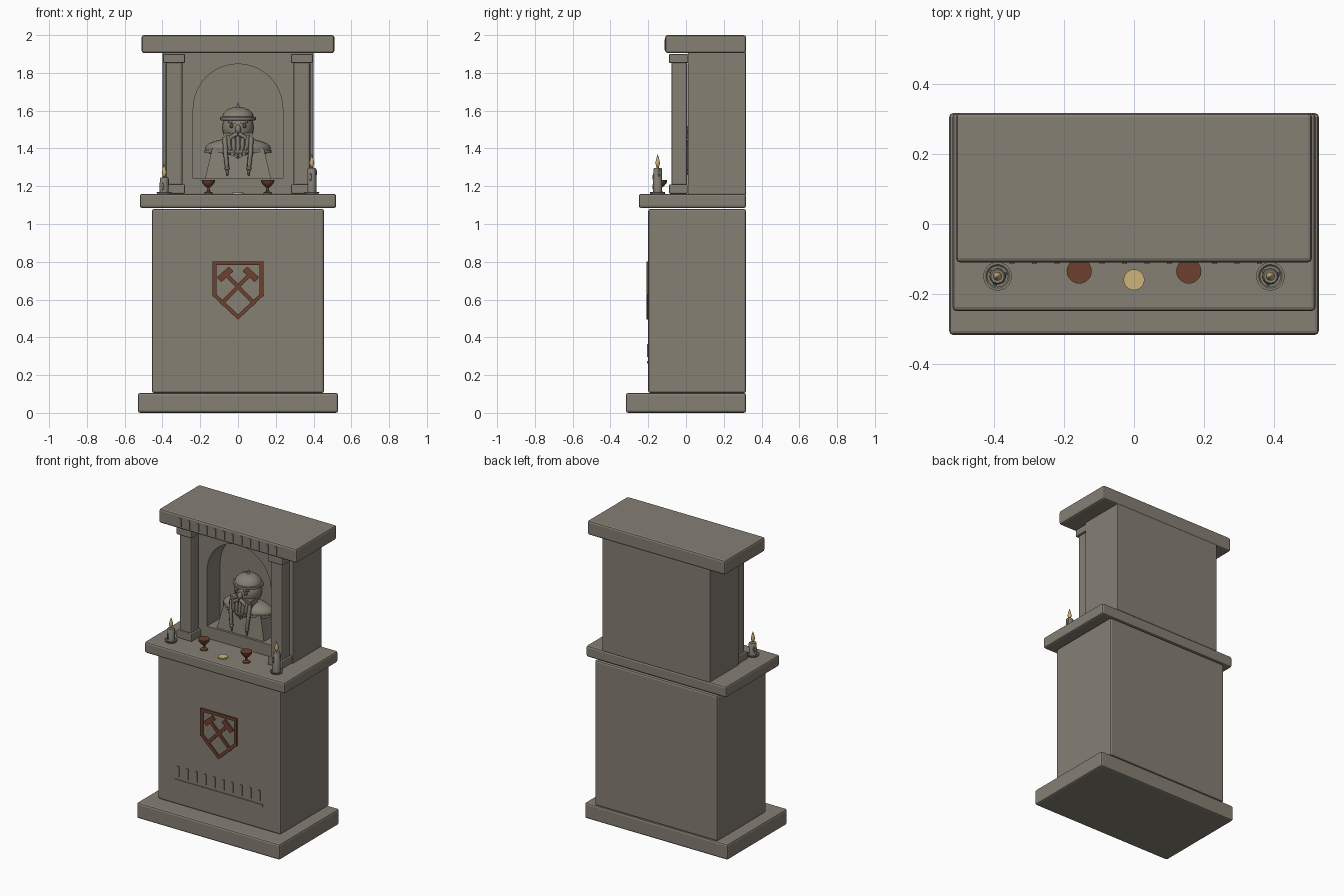
import bpy, bmesh, math
from mathutils import Vector, Matrix

cube = bpy.data.objects.get("Cube")
if cube:
    bpy.data.objects.remove(cube, do_unlink=True)


def material(name, rgb):
    m = bpy.data.materials.new(name)
    m.use_nodes = True
    m.diffuse_color = (*rgb, 1)
    m.node_tree.nodes["Principled BSDF"].inputs["Base Color"].default_value = (*rgb, 1)
    return m


STONE = material("stone", (0.235, 0.215, 0.175))
BROWN = material("copper_brown", (0.15, 0.052, 0.027))
GOLD = material("pale_gold", (0.62, 0.45, 0.19))


def activate(ob):
    bpy.ops.object.select_all(action="DESELECT")
    ob.select_set(True)
    bpy.context.view_layer.objects.active = ob


def finish(name, bm, mat, bevel=0.0, smooth=False):
    bmesh.ops.recalc_face_normals(bm, faces=bm.faces)
    me = bpy.data.meshes.new(name)
    bm.to_mesh(me)
    bm.free()
    me.materials.append(mat)
    ob = bpy.data.objects.new(name, me)
    bpy.context.collection.objects.link(ob)
    if bevel:
        mod = ob.modifiers.new("bevel", "BEVEL")
        mod.width, mod.segments = bevel, 2
    if smooth:
        activate(ob)
        bpy.ops.object.shade_smooth_by_angle(angle=math.radians(40))
    return ob


def box(name, x, y, z, mat=STONE, bevel=0.0, taper=1.0):
    """Box from (min, max) pairs; taper scales the top."""
    bm = bmesh.new()
    bmesh.ops.create_cube(bm, size=1)
    for v in bm.verts:
        k = taper if v.co.z > 0 else 1
        v.co = [(a + b) / 2 + c * k * (b - a) if i < 2 else (a + b) / 2 + c * (b - a)
                for i, ((a, b), c) in enumerate(zip((x, y, z), v.co))]
    return finish(name, bm, mat, bevel)


def prism(name, outline, y0, y1, mat=STONE):
    """Extrude an (x, z) outline along y."""
    bm = bmesh.new()
    face = bm.faces.new([bm.verts.new((x, y0, z)) for x, z in outline])
    new = bmesh.ops.extrude_face_region(bm, geom=[face])["geom"]
    bmesh.ops.translate(bm, vec=(0, y1 - y0, 0),
                        verts=[g for g in new if isinstance(g, bmesh.types.BMVert)])
    return finish(name, bm, mat)


def lathe(name, profile, loc, mat=STONE, segs=20, depth=1.0):
    """Turn a (radius, height) profile about z."""
    bm = bmesh.new()
    edges = []
    verts = [bm.verts.new((r, 0, z)) for r, z in profile]
    for a, b in zip(verts, verts[1:]):
        edges.append(bm.edges.new((a, b)))
    bmesh.ops.spin(bm, geom=verts + edges, cent=(0, 0, 0), axis=(0, 0, 1),
                   angle=math.tau, steps=segs)
    bmesh.ops.remove_doubles(bm, verts=bm.verts, dist=0.0002)
    bmesh.ops.transform(bm, verts=bm.verts,
                        matrix=Matrix.Translation(loc) @ Matrix.Diagonal((1, depth, 1, 1)))
    return finish(name, bm, mat, smooth=True)


def ball(name, loc, size, mat=STONE):
    bm = bmesh.new()
    bmesh.ops.create_uvsphere(bm, u_segments=20, v_segments=12, radius=1)
    bmesh.ops.transform(bm, verts=bm.verts,
                        matrix=Matrix.Translation(loc) @ Matrix.Diagonal((*size, 1)))
    return finish(name, bm, mat, smooth=True)


def strand(name, points, mat=STONE):
    """Tapering tube through (x, y, z, radius) points."""
    cu = bpy.data.curves.new(name, "CURVE")
    cu.dimensions, cu.bevel_depth, cu.bevel_resolution = "3D", 1, 1
    cu.use_fill_caps = True
    sp = cu.splines.new("POLY")
    sp.points.add(len(points) - 1)
    for p, (x, y, z, r) in zip(sp.points, points):
        p.co, p.radius = (x, y, z, 1), r
    cu.materials.append(mat)
    ob = bpy.data.objects.new(name, cu)
    bpy.context.collection.objects.link(ob)
    activate(ob)
    bpy.ops.object.convert(target="MESH")


def bar(name, a, b, width, y0, y1, mat):
    """Flat bar between two (x, z) points."""
    a, b = Vector(a), Vector(b)
    d = (b - a).normalized() * width / 2
    n = Vector((-d.y, d.x))
    return prism(name, [a + n, b + n, b - n, a - n], y0, y1, mat)


# Stacked stone masses, all flush at the back
BACK = 0.318
box("plinth", (-.53, .53), (-.318, BACK), (0, .105), bevel=.012)
box("pedestal", (-.455, .455), (-.2, BACK), (.105, 1.08), bevel=.012)
box("shelf", (-.52, .52), (-.25, BACK), (1.085, 1.16), bevel=.012)
box("lintel", (-.51, .51), (-.11, BACK), (1.905, 2), bevel=.012)

# Shrine block with an arched niche cut in
shrine = box("shrine_block", (-.4, .4), (.01, BACK), (1.155, 1.91), bevel=.006)
R = 0.237
arch = [(-R, 1.24), (R, 1.24)] + [
    (R * math.cos(t * math.pi / 24), 1.61 + R * math.sin(t * math.pi / 24)) for t in range(25)]
cutter = prism("niche_cutter", arch, -.1, .15)
cutter.hide_render = True
cut = shrine.modifiers.new("niche", "BOOLEAN")
cut.operation, cut.object = "DIFFERENCE", cutter
activate(shrine)
for mod in list(shrine.modifiers):
    bpy.ops.object.modifier_apply(modifier=mod.name)
bpy.data.objects.remove(cutter, do_unlink=True)

# Square columns, candles and goblets on both sides
goblet = [(0, 0), (.024, 0), (.022, .006), (.008, .014), (.007, .032), (.02, .042),
          (.034, .06), (.036, .074), (.032, .074), (0, .072)]
for s, side, tall in ((1, "left", .137), (-1, "right", .087)):
    def span(c, h):
        return (s * c - h, s * c + h)
    box(side + "_column", span(.338, .045), (-.078, .008), (1.2, 1.86), bevel=.014)
    box(side + "_column_base", span(.338, .057), (-.09, .012), (1.16, 1.21), bevel=.006)
    box(side + "_column_capital", span(.338, .057), (-.09, .012), (1.852, 1.9), bevel=.006)

    at = (s * .391, -.15, 1.16)
    lathe(side + "_candle_dish", [(0, 0), (.036, 0), (.041, .01), (.034, .01), (.03, .006), (0, .006)], at)
    lathe(side + "_candle", [(0, 0), (.024, 0), (.023, tall - .006), (.019, tall), (0, tall - .004)], at)
    for k, ang in enumerate((.3, 2.5, 4.4)):
        ball(f"{side}_wax_drip_{k}", (at[0] + .022 * math.cos(ang), at[1] + .022 * math.sin(ang),
             at[2] + tall - .025 - .012 * k), (.006, .006, .022))
    lathe(side + "_flame", [(0, 0), (.009, .012), (.013, .028), (.008, .05), (.003, .066), (0, .078)],
          (at[0], at[1], at[2] + tall - .002), GOLD, 10)
    lathe(side + "_goblet", goblet, (s * .157, -.135, 1.16), BROWN)
lathe("offering_coin", [(0, 0), (.03, 0), (.03, .007), (0, .007)], (0, -.16, 1.16), GOLD, 24)

# Shield emblem with crossed hammers
FRONT = (-.209, -.198, BROWN)
shield = [(-.125, .792), (.125, .792), (.125, .625), (0, .507), (-.125, .625)]
for i, p in enumerate(shield):
    q = shield[(i + 1) % len(shield)]
    d = (Vector(q) - Vector(p)).normalized() * .009
    bar(f"shield_edge_{i}", Vector(p) - d, Vector(q) + d, .02, *FRONT)
for s, side in ((1, "left"), (-1, "right")):
    bar(side + "_hammer_handle", (s * .065, .735), (s * -.09, .575), .02, *FRONT)
    bar(side + "_hammer_head", (s * .036, .762), (s * .1, .705), .034, *FRONT)

# Carved upright strokes on the pedestal and lintel
for i in range(10):
    x = -.3 + i * .6 / 9
    bar(f"pedestal_stroke_{i}", (x, .295), (x, .365), .016, -.206, -.198, STONE)
bar("pedestal_rule", (-.325, .268), (.325, .268), .014, -.206, -.198, STONE)
for i in range(12):
    x = -.35 + i * .71 / 11
    bar(f"lintel_stroke_{i}", (x, 1.922), (x, 1.978), .014, -.115, -.108, STONE)

# Bust: chest, shoulders, head
Y = 0.11
box("bust_chest", (-.175, .175), (.025, .19), (1.238, 1.4), taper=.78)
ball("bust_shoulders", (0, Y, 1.4), (.175, .095, .055))
lathe("bust_collar", [(.165, -.008), (.177, -.008), (.177, .008), (.165, .008)],
      (0, Y, 1.385), segs=28, depth=.55)
ball("bust_head", (0, Y, 1.51), (.085, .085, .085))

# Helmet with brim and spike
lathe("helmet", [(.086, -.012), (.094, -.01), (.094, .006), (.084, .008), (.078, .026),
                 (.06, .044), (.034, .055), (.009, .059), (.006, .07), (0, .088)],
      (0, Y, 1.56), segs=24)

# Face
ball("nose", (0, .022, 1.502), (.015, .018, .024))
for s, side in ((1, "left"), (-1, "right")):
    ball(side + "_eye", (s * .033, .036, 1.518), (.011, .01, .011), BROWN)
    strand(side + "_brow", [(s * .014, .033, 1.534, .006), (s * .052, .045, 1.54, .005)])
    strand(side + "_moustache", [(s * .004, .018, 1.478, .013), (s * .035, .016, 1.462, .011),
                                 (s * .062, .022, 1.425, .004)])
    strand(side + "_braid", [(s * .07, .03, 1.46, .013), (s * .066, .016, 1.38, .013),
                             (s * .058, .012, 1.3, .011), (s * .056, .014, 1.255, .004)])
    ball(side + "_braid_bead", (s * .058, .012, 1.295), (.014, .014, .01))

# Beard: a tapered slab with hanging locks
prism("beard", [(-.077, 1.483), (.077, 1.483), (.07, 1.42), (.035, 1.365), (0, 1.345),
                (-.035, 1.365), (-.07, 1.42)], .025, .1)
for i in range(5):
    x = (i - 2) * .023
    tip = 1.345 + abs(i - 2) * .016
    strand(f"beard_lock_{i}", [(x * 1.1, .024, 1.47, .011), (x, .016, 1.41, .012),
                               (x * .8, .02, tip, .003)])
